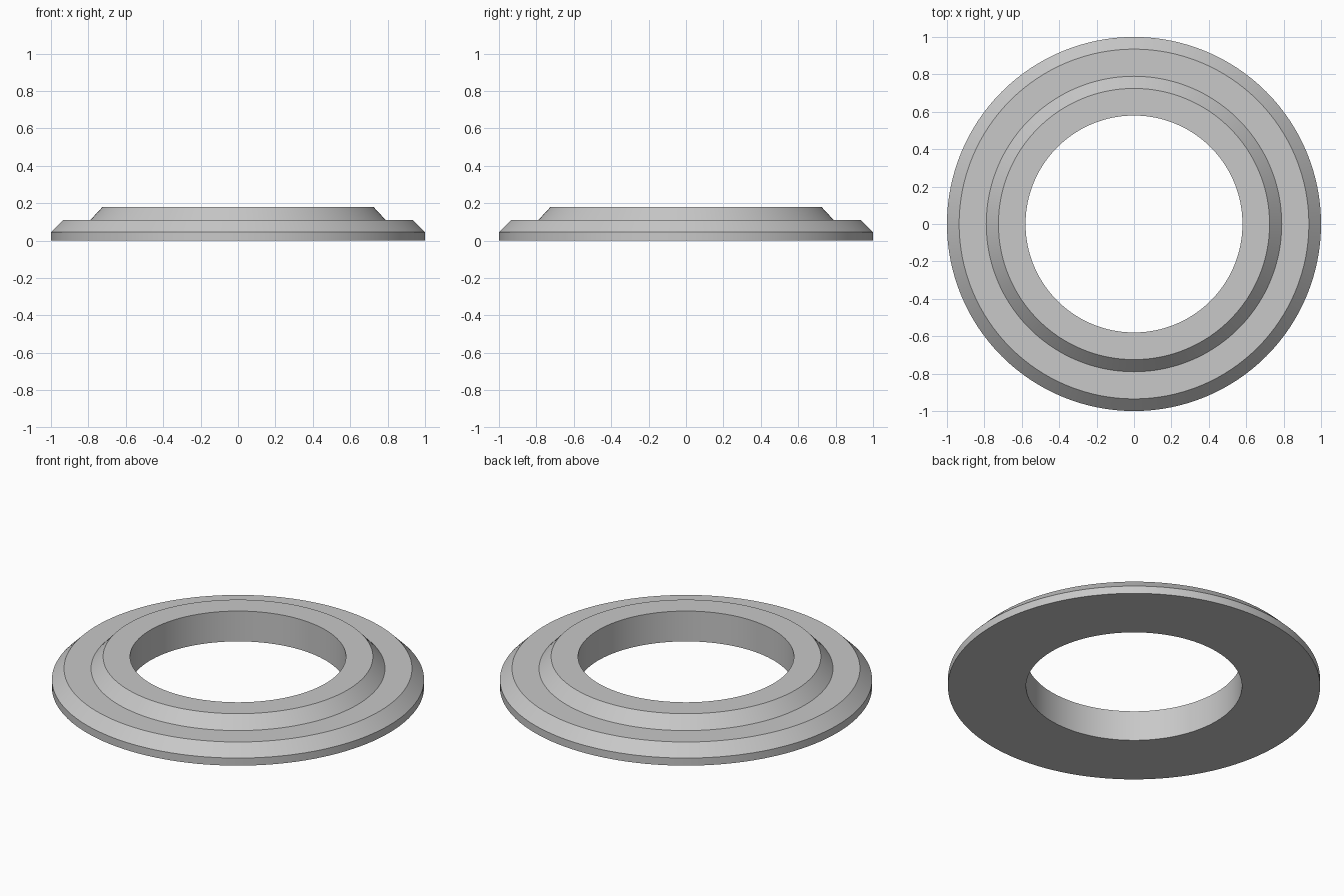
import bpy, bmesh, math

cube = bpy.data.objects.get("Cube")
if cube:
    bpy.data.objects.remove(cube, do_unlink=True)

SEGMENTS = 128

# Plain grey material
grey = bpy.data.materials.new("light_grey")
grey.use_nodes = True
colour = (0.58, 0.58, 0.58, 1)
grey.diffuse_color = colour
grey.node_tree.nodes["Principled BSDF"].inputs["Base Color"].default_value = colour

# Closed cross-section as (radius, height): bore, base rim, lower chamfer, ledge, upper chamfer
profile = [(0.58, 0), (1, 0), (1, 0.045), (0.935, 0.11),
           (0.79, 0.11), (0.725, 0.18), (0.58, 0.18)]

# Sweep the cross-section around the z axis
bm = bmesh.new()
rings = []
for i in range(SEGMENTS):
    a = 2 * math.pi * i / SEGMENTS
    rings.append([bm.verts.new((r * math.cos(a), r * math.sin(a), z)) for r, z in profile])
for i in range(SEGMENTS):
    here, after = rings[i], rings[(i + 1) % SEGMENTS]
    for j in range(len(profile)):
        k = (j + 1) % len(profile)
        bm.faces.new((here[j], after[j], after[k], here[k]))
bmesh.ops.recalc_face_normals(bm, faces=bm.faces)

mesh = bpy.data.meshes.new("stepped_ring")
bm.to_mesh(mesh)
bm.free()
mesh.materials.append(grey)
ring = bpy.data.objects.new("stepped_ring", mesh)
bpy.context.collection.objects.link(ring)

# Smooth round the ring, crisp at the steps
bpy.ops.object.select_all(action="DESELECT")
ring.select_set(True)
bpy.context.view_layer.objects.active = ring
bpy.ops.object.shade_smooth_by_angle(angle=math.radians(30))
